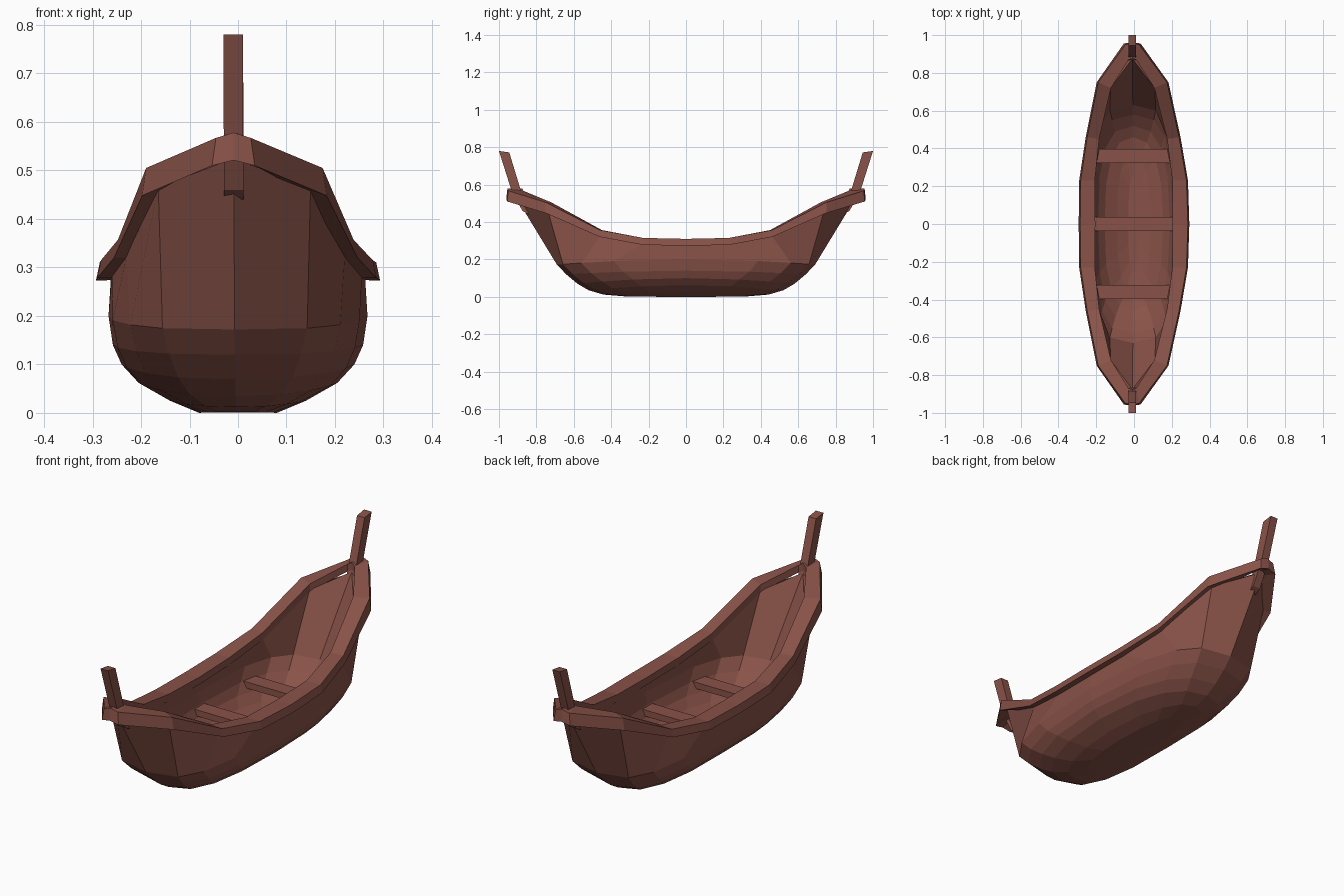
import bpy, bmesh, math

if "Cube" in bpy.data.objects:
    bpy.data.objects.remove(bpy.data.objects["Cube"])

wood = bpy.data.materials.new("brown_wood")
wood.diffuse_color = (0.25, 0.085, 0.065, 1)
wood.use_nodes = True
wood.node_tree.nodes["Principled BSDF"].inputs["Base Color"].default_value = wood.diffuse_color


def loft(name, loops, cap=False, close=False):
    """Bridge closed loops of equal length into one flat-shaded mesh."""
    bm = bmesh.new()
    rows = [[bm.verts.new((x - 0.01 * abs(y), y, z)) for x, y, z in lp] for lp in loops]
    n = len(rows[0])
    pairs = list(zip(rows, rows[1:])) + ([(rows[-1], rows[0])] if close else [])
    for a, b in pairs:
        for i in range(n):
            j = (i + 1) % n
            bm.faces.new((a[i], a[j], b[j], b[i]))
    if cap:
        bm.faces.new(rows[0])
        bm.faces.new(rows[-1])
    bmesh.ops.recalc_face_normals(bm, faces=bm.faces)
    me = bpy.data.meshes.new(name)
    bm.to_mesh(me)
    bm.free()
    me.materials.append(wood)
    ob = bpy.data.objects.new(name, me)
    bpy.context.collection.objects.link(ob)
    return ob


def full(q):
    """Mirror a quarter outline (midship to tip) into a whole loop."""
    return (q + [(-x, y, z) for x, y, z in q[-2::-1]]
            + [(-x, -y, z) for x, y, z in q[1:]]
            + [(x, -y, z) for x, y, z in q[-2:0:-1]])


def ring(w, l, zmid, ztip, n):
    """Superellipse outline, its height blending from midship to tip."""
    q = []
    for k in range(5):
        a = math.radians(22.5 * k)
        x = w * max(math.cos(a), 0) ** (2 / n) if k < 4 else 0
        y = l * math.sin(a) ** (2 / n)
        q.append((x, y, zmid + (ztip - zmid) * (y / l) ** 2))
    return full(q)


# Hull: outer skin from keel to rim, then inner skin back down
levels = [(0.08, 0.32, 0.0, 0.002, 2.2), (0.14, 0.44, 0.025, 0.012, 2.3),
          (0.205, 0.52, 0.062, 0.035, 2.5), (0.24, 0.58, 0.10, 0.07, 2.7),
          (0.258, 0.64, 0.14, 0.12, 3.0), (0.267, 0.69, 0.20, 0.172, 3.3)]
outer_edge = [(0.262, 0, 0.28), (0.258, 0.23, 0.285), (0.225, 0.46, 0.325),
              (0.157, 0.74, 0.465), (0, 0.905, 0.525)]
inner_edge = [(0.207, 0, 0.29), (0.207, 0.23, 0.295), (0.182, 0.45, 0.335),
              (0.117, 0.72, 0.475), (0, 0.875, 0.535)]
outer = [ring(*v) for v in levels]
inner = [ring(w - 0.05, l - 0.06, zm + 0.035, zt + 0.035, n)
         for w, l, zm, zt, n in levels]
loft("hull", outer + [full(outer_edge), full(inner_edge)] + inner[::-1], cap=True)

# Rim: four-sided moulding following the sheer line
# (outer x, outer y, inner x, inner y, top z)
stations = [(0.285, 0, 0.205, 0, 0.31), (0.28, 0.23, 0.205, 0.23, 0.315),
            (0.243, 0.46, 0.18, 0.45, 0.357), (0.182, 0.75, 0.115, 0.72, 0.505),
            (0.036, 0.95, 0.02, 0.87, 0.567), (0, 0.955, 0, 0.875, 0.578)]
top_out = [(a, b, z) for a, b, c, d, z in stations]
low_out = [(a + (0.008 if a else 0), b + 0.006 * (b > 0.9), z - 0.037 - 0.02 * (b > 0.7))
           for a, b, c, d, z in stations]
low_in = [(c, d, z - 0.035) for a, b, c, d, z in stations]
top_in = [(c, d, z) for a, b, c, d, z in stations]
loft("rim", [full(p) for p in (top_out, low_out, low_in, top_in)], close=True)

# Raked posts at bow and stern
post_profile = [(0.84, 0.44), (0.875, 0.46), (0.935, 0.575), (1.0, 0.78),
                (0.945, 0.772), (0.885, 0.575)]
for name, s in (("bow_post", -1), ("stern_post", 1)):
    loft(name, [[(x, s * y, z) for y, z in post_profile] for x in (-0.02, 0.02)], cap=True)

# Seats: three thwarts across the hull
for name, y, hw in (("front_seat", -0.36, 0.2), ("middle_seat", 0, 0.222),
                    ("rear_seat", 0.36, 0.2)):
    loft(name, [[(-hw, y - 0.037, z), (hw, y - 0.037, z), (hw, y + 0.037, z),
                 (-hw, y + 0.037, z)] for z in (0.14, 0.17)], cap=True)
